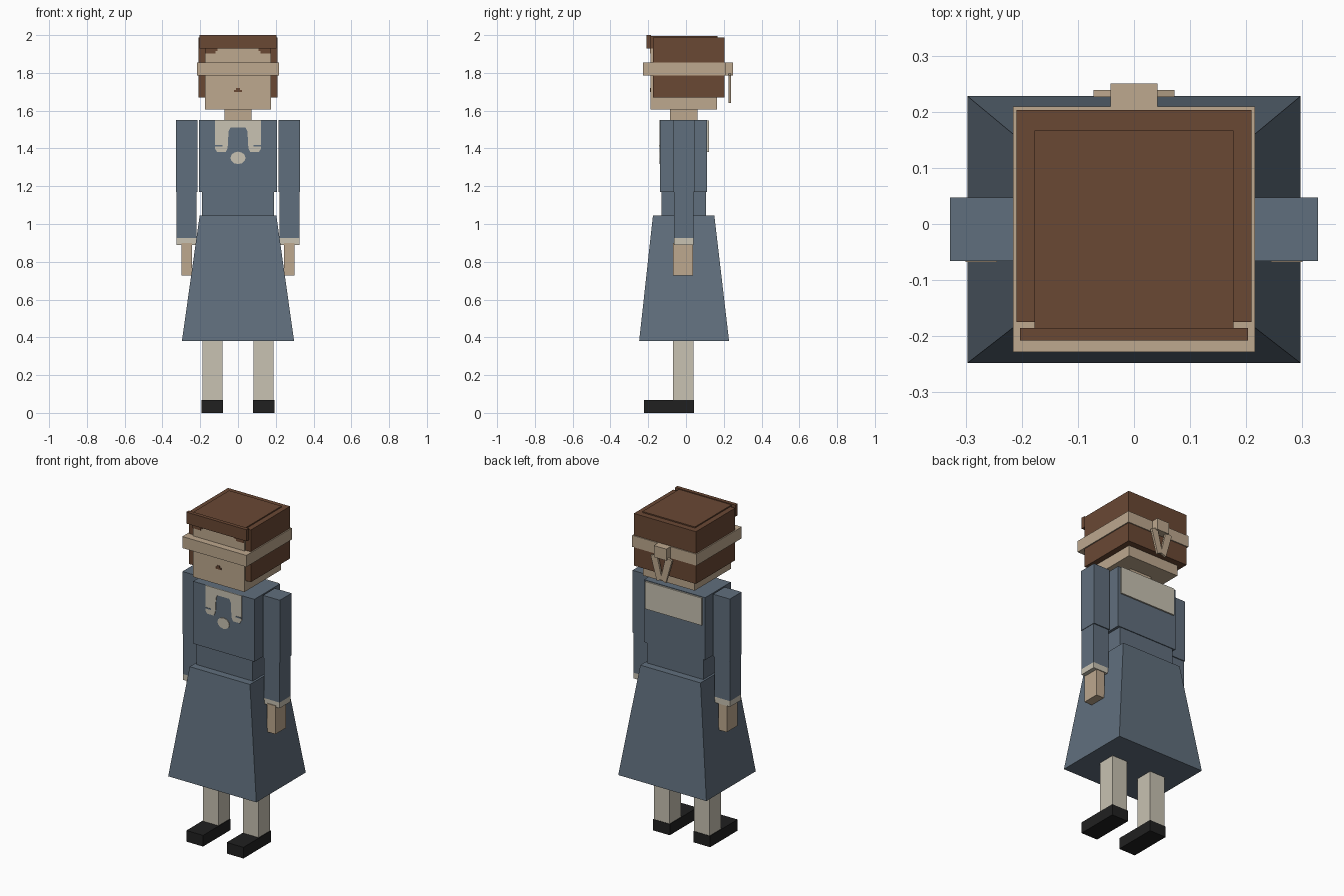
import bpy, bmesh, math

if "Cube" in bpy.data.objects:
    bpy.data.objects.remove(bpy.data.objects["Cube"])


def material(name, rgb):
    m = bpy.data.materials.new(name)
    m.diffuse_color = (*rgb, 1)
    m.use_nodes = True
    m.node_tree.nodes["Principled BSDF"].inputs["Base Color"].default_value = m.diffuse_color
    return m


BLUE = material("blue cloth", (0.118, 0.158, 0.205))
CREAM = material("cream cloth", (0.578, 0.539, 0.445))
SKIN = material("skin", (0.509, 0.392, 0.271))
BROWN = material("brown hair", (0.144, 0.065, 0.034))
BLACK = material("black shoe", (0.0144, 0.0144, 0.0144))


def finish(name, bm, mat):
    bmesh.ops.recalc_face_normals(bm, faces=bm.faces)
    me = bpy.data.meshes.new(name)
    bm.to_mesh(me)
    bm.free()
    me.materials.append(mat)
    ob = bpy.data.objects.new(name, me)
    bpy.context.collection.objects.link(ob)
    return ob


def frustum(name, low, high, z0, z1, mat):
    """Four-sided block; low and high are (x0, x1, y0, y1) at each end."""
    bm = bmesh.new()
    rings = []
    for (x0, x1, y0, y1), z in ((low, z0), (high, z1)):
        rings.append([bm.verts.new((x, y, z)) for x, y in
                      ((x0, y0), (x1, y0), (x1, y1), (x0, y1))])
    a, b = rings
    bm.faces.new(a)
    bm.faces.new(b)
    for i in range(4):
        j = (i + 1) % 4
        bm.faces.new((a[i], a[j], b[j], b[i]))
    return finish(name, bm, mat)


def box(name, x0, x1, y0, y1, z0, z1, mat):
    return frustum(name, (x0, x1, y0, y1), (x0, x1, y0, y1), z0, z1, mat)


def pair(name, x0, x1, *rest):
    """The same box on both sides of x = 0."""
    box("left_" + name, -x1, -x0, *rest)
    box("right_" + name, x0, x1, *rest)


def plate(name, outline, y0, y1, mat):
    """Extrude an x/z outline along y."""
    bm = bmesh.new()
    face = bm.faces.new([bm.verts.new((x, y0, z)) for x, z in outline])
    ext = bmesh.ops.extrude_face_region(bm, geom=[face])["geom"]
    for v in ext:
        if isinstance(v, bmesh.types.BMVert):
            v.co.y = y1
    return finish(name, bm, mat)


# Legs and shoes
pair("shoe", 0.08, 0.192, -0.222, 0.042, 0, 0.068, BLACK)
pair("stocking", 0.083, 0.188, -0.07, 0.04, 0.06, 0.42, CREAM)

# Skirt and bodice
frustum("skirt", (-0.297, 0.297, -0.248, 0.228),
        (-0.203, 0.203, -0.175, 0.15), 0.38, 1.045, BLUE)
box("waist", -0.19, 0.19, -0.13, 0.105, 1.03, 1.18, BLUE)
box("bodice", -0.206, 0.206, -0.137, 0.11, 1.17, 1.55, BLUE)

# Arms
pair("upper_sleeve", 0.215, 0.328, -0.066, 0.047, 1.17, 1.55, BLUE)
pair("lower_sleeve", 0.22, 0.325, -0.064, 0.041, 0.925, 1.18, BLUE)
pair("cuff", 0.22, 0.325, -0.064, 0.041, 0.89, 0.925, CREAM)
pair("hand", 0.244, 0.3, -0.068, 0.036, 0.727, 0.90, SKIN)

# Collar: arched front with two lapels, a round knot, a broad back flap
half = [(0.05, 1.49), (0.055, 1.40), (0.065, 1.38), (0.11, 1.38),
        (0.122, 1.40), (0.122, 1.55)]
arch = [(0.04, 1.51)] + half
arch += [(-x, z) for x, z in reversed(arch)]
plate("front_collar", arch, -0.141, -0.136, CREAM)
disc = [(0.04 * math.cos(t * math.pi / 6), 1.35 + 0.033 * math.sin(t * math.pi / 6))
        for t in range(12)]
plate("collar_knot", disc, -0.141, -0.136, CREAM)
pair("collar_stripe", 0.082, 0.122, -0.143, -0.140, 1.41, 1.418, BLUE)
box("back_collar", -0.19, 0.19, 0.112, 0.121, 1.38, 1.547, CREAM)

# Neck and head
box("neck", -0.072, 0.072, -0.085, 0.06, 1.54, 1.62, SKIN)
box("head", -0.174, 0.174, -0.187, 0.165, 1.605, 1.93, SKIN)
box("mouth", -0.02, 0.02, -0.190, -0.186, 1.698, 1.710, BROWN)
box("mouth_top", -0.01, 0.01, -0.190, -0.186, 1.710, 1.720, BROWN)

# Hair: crown, side and back walls, fringe with stepped corners
box("hair_crown", -0.177, 0.177, -0.187, 0.167, 1.93, 1.995, BROWN)
pair("side_hair", 0.174, 0.209, -0.175, 0.203, 1.67, 1.988, BROWN)
box("back_hair", -0.177, 0.177, 0.163, 0.203, 1.67, 1.988, BROWN)
box("fringe", -0.203, 0.203, -0.208, -0.185, 1.93, 2.0, BROWN)
pair("fringe_corner", 0.108, 0.174, -0.191, -0.186, 1.915, 1.93, BROWN)
pair("fringe_corner_tip", 0.12, 0.174, -0.190, -0.186, 1.903, 1.915, BROWN)

# Headband with a knot and two tails converging downward
box("headband", -0.216, 0.216, -0.228, 0.209, 1.785, 1.855, SKIN)
box("headband_knot", -0.042, 0.042, 0.205, 0.25, 1.785, 1.855, SKIN)
for side, s in (("left", -1), ("right", 1)):
    plate(side + "_headband_tail",
          [(s * 0.072, 1.785), (s * 0.03, 1.80), (s * -0.005, 1.655), (s * 0.03, 1.64)],
          0.226, 0.239, SKIN)
